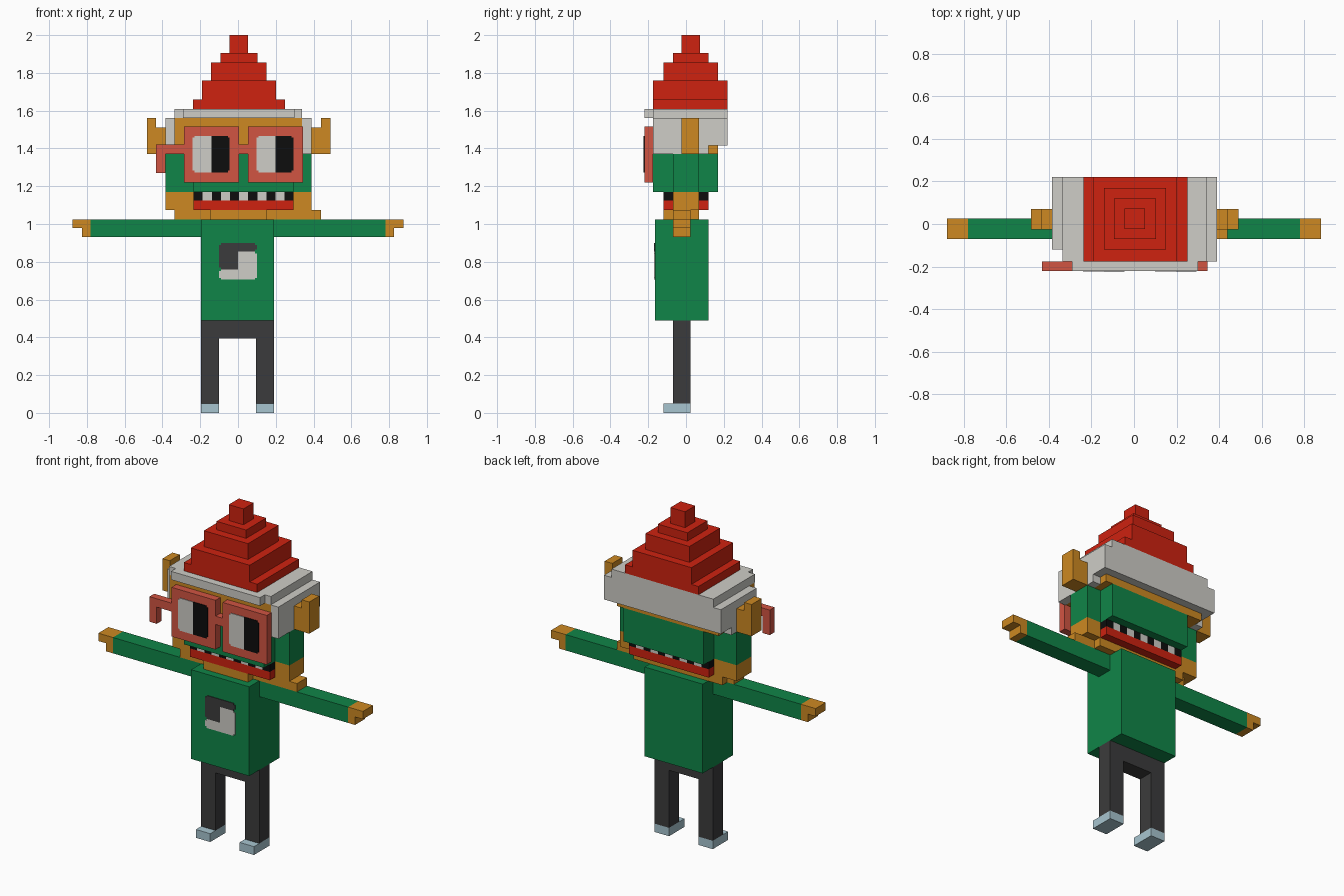
import bpy
import bmesh


def colour(name, r, g, b):
    m = bpy.data.materials.new(name)
    m.diffuse_color = (r, g, b, 1)
    return m


RED = colour("hat red", 0.62, 0.016, 0.005)
GREEN = colour("green", 0.005, 0.235, 0.065)
SKIN = colour("ochre", 0.61, 0.25, 0.016)
WHITE = colour("off white", 0.62, 0.61, 0.57)
DARK = colour("charcoal", 0.044, 0.044, 0.045)
BLACK = colour("black", 0.004, 0.004, 0.004)
CORAL = colour("coral", 0.64, 0.09, 0.055)
SHOE = colour("pale blue", 0.39, 0.56, 0.63)


def blocks(name, mat, boxes):
    """One object made of boxes given as (x0, x1, y0, y1, z0, z1)."""
    bm = bmesh.new()
    for x0, x1, y0, y1, z0, z1 in boxes:
        verts = bmesh.ops.create_cube(bm, size=1)["verts"]
        for v in verts:
            v.co = (x1 if v.co.x > 0 else x0,
                    y1 if v.co.y > 0 else y0,
                    z1 if v.co.z > 0 else z0)
    mesh = bpy.data.meshes.new(name)
    bm.to_mesh(mesh)
    bm.free()
    mesh.materials.append(mat)
    ob = bpy.data.objects.new(name, mesh)
    bpy.context.collection.objects.link(ob)
    return ob


def plate(x0, x1, z0, z1, y, cut_left=0, cut_right=0, thick=0.004):
    """Thin painted plate with notched corners on the chosen ends."""
    c = 0.01
    out = [(x0 + c * cut_left, x1 - c * cut_right, y - thick, y, z0, z1)]
    if cut_left:
        out.append((x0, x0 + c, y - thick, y, z0 + c, z1 - c))
    if cut_right:
        out.append((x1 - c, x1, y - thick, y, z0 + c, z1 - c))
    return out


# Legs, shoes and hips
LEGS = [(-0.195, -0.10), (0.095, 0.19)]
blocks("shoes", SHOE, [(a, b, -0.12, 0.025, 0, 0.05) for a, b in LEGS])
blocks("trousers", DARK,
       [(a, b, -0.07, 0.025, 0.05, 0.395) for a, b in LEGS]
       + [(-0.195, 0.19, -0.07, 0.025, 0.395, 0.49)])

# Torso and sleeves
blocks("torso", GREEN, [(-0.195, 0.19, -0.165, 0.12, 0.49, 1.025)])
blocks("sleeves", GREEN, [(-0.78, -0.195, -0.07, 0.025, 0.93, 1.025),
                          (0.19, 0.78, -0.07, 0.025, 0.93, 1.025)])

# Hands: flat palm, lower heel and a front thumb
for side, s in (("left", -1), ("right", 1)):
    def span(a, b):
        return (a, b) if s > 0 else (-b, -a)
    blocks(side + "_hand", SKIN, [
        (*span(0.78, 0.877), -0.07, 0.025, 0.978, 1.025),
        (*span(0.78, 0.825), -0.07, 0.025, 0.93, 0.978)])

# Two-tone patch on the chest
FRONT = -0.165
blocks("chest_patch_dark", DARK,
       plate(-0.10, 0.0, 0.76, 0.90, FRONT, 1, 0)
       + plate(0.0, 0.10, 0.855, 0.90, FRONT, 0, 1))
blocks("chest_patch_light", WHITE,
       plate(0.0, 0.10, 0.705, 0.855, FRONT, 0, 1)
       + plate(-0.10, 0.0, 0.705, 0.76, FRONT, 1, 0))

# Jaw: chin plate, chin bump and cheek blocks
blocks("jaw", SKIN, [
    (-0.29, 0.30, -0.07, 0.07, 1.025, 1.075),
    (-0.335, -0.29, -0.07, 0.025, 1.025, 1.075),
    (0.30, 0.44, -0.07, 0.025, 1.025, 1.075),
    (-0.145, 0.15, -0.12, -0.07, 1.025, 1.075),
    (-0.385, -0.235, -0.07, 0.07, 1.075, 1.17),
    (0.295, 0.39, -0.07, 0.07, 1.075, 1.17)])

# Mouth: lip with alternating teeth and gaps above
blocks("lip", RED, [(-0.235, 0.295, -0.12, 0.12, 1.075, 1.125)])
STEP = 0.53 / 11
cells = [(-0.235 + i * STEP, -0.235 + (i + 1) * STEP, -0.12, 0.12, 1.125, 1.17)
         for i in range(11)]
blocks("tooth_gaps", BLACK, cells[0::2])
blocks("teeth", WHITE, cells[1::2])

# Green lower face and ochre upper face
blocks("lower_face", GREEN, [
    (-0.235, 0.295, -0.175, 0.17, 1.17, 1.37),
    (-0.385, -0.235, -0.07, 0.07, 1.17, 1.37),
    (0.295, 0.39, -0.07, 0.07, 1.17, 1.37)])
blocks("upper_face", SKIN, [(-0.335, 0.34, -0.17, 0.17, 1.37, 1.56)])

# Ears
blocks("ears", SKIN, [
    (-0.435, -0.385, -0.025, 0.07, 1.37, 1.51),
    (-0.483, -0.435, -0.025, 0.07, 1.37, 1.56),
    (0.39, 0.44, -0.025, 0.07, 1.37, 1.51),
    (0.44, 0.49, -0.025, 0.07, 1.37, 1.56)])

# Hat brim and side hair
blocks("hair_band", WHITE, [
    (-0.335, 0.34, -0.175, 0.22, 1.56, 1.61),
    (-0.29, 0.30, -0.22, -0.175, 1.56, 1.61),
    (-0.385, -0.335, -0.12, 0.17, 1.415, 1.56),
    (0.34, 0.39, -0.175, 0.17, 1.415, 1.56),
    (-0.385, -0.335, -0.12, 0.12, 1.37, 1.415),
    (0.34, 0.39, -0.175, 0.12, 1.37, 1.415),
    (-0.385, 0.39, 0.17, 0.22, 1.415, 1.56)])

# Stepped hat
blocks("hat", RED, [
    (-0.237, 0.25, -0.175, 0.22, 1.61, 1.66),
    (-0.19, 0.20, -0.175, 0.22, 1.66, 1.76),
    (-0.142, 0.15, -0.12, 0.17, 1.76, 1.855),
    (-0.093, 0.103, -0.07, 0.12, 1.855, 1.905),
    (-0.045, 0.052, -0.023, 0.073, 1.905, 2.0)])

# Glasses: two frames, bridge and a hooked temple
G0, G1 = -0.22, -0.175
blocks("glasses", CORAL, [
    (-0.287, 0.005, G0, G1, 1.22, 1.515),
    (0.052, 0.345, G0, G1, 1.22, 1.515),
    (0.005, 0.052, G0, G1, 1.37, 1.42),
    (-0.385, -0.287, G0, G1, 1.37, 1.42),
    (-0.433, -0.385, G0, G1, 1.27, 1.42)])

# Eyes painted on the frames
whites, pupils = [], []
for x in (-0.24, 0.098):
    whites += plate(x, x + 0.10, 1.272, 1.467, G0, 1, 0)
    pupils += plate(x + 0.10, x + 0.196, 1.272, 1.467, G0, 0, 1)
blocks("eye_whites", WHITE, whites)
blocks("pupils", BLACK, pupils)
